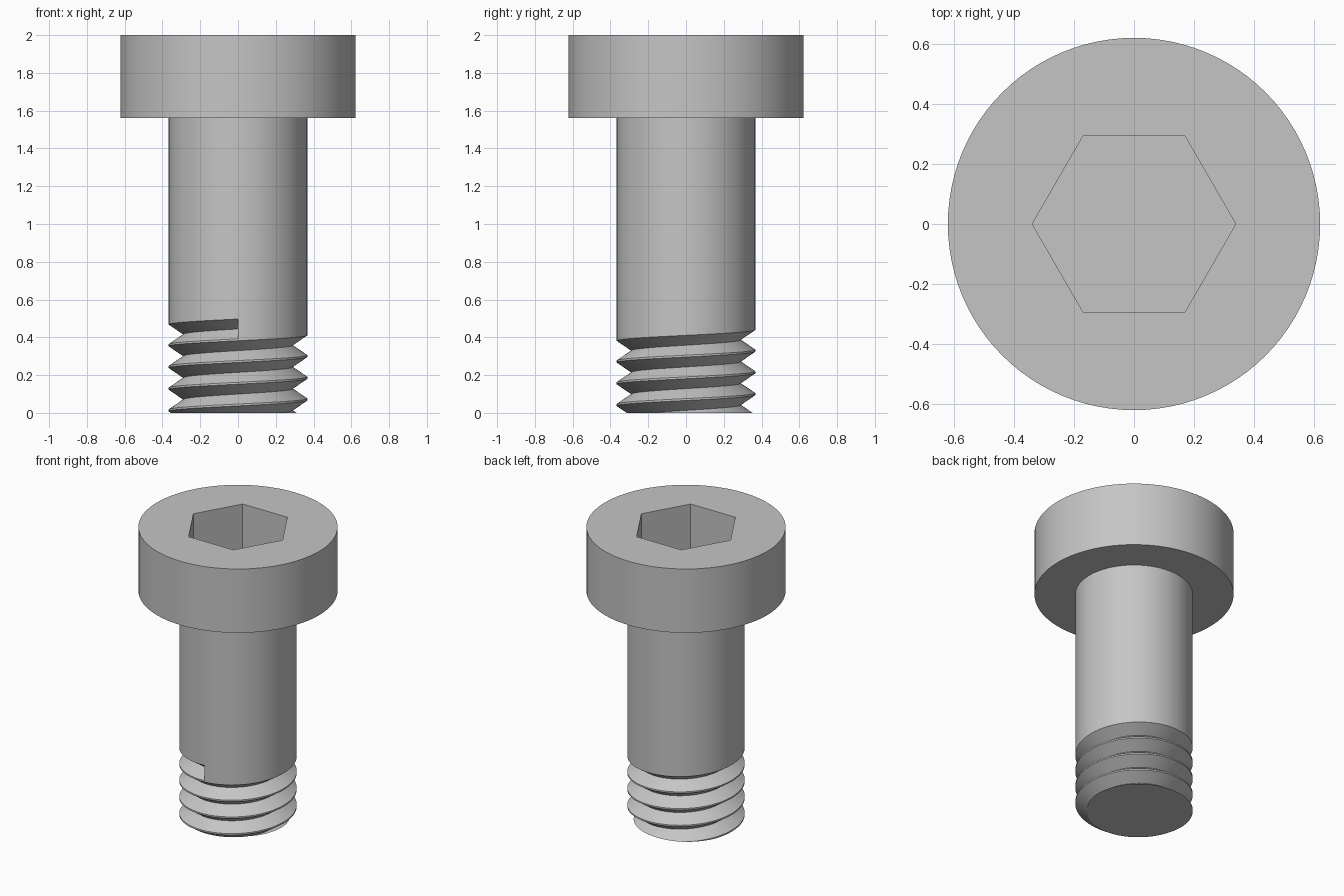
import bpy, bmesh
from math import cos, sin, pi

cube = bpy.data.objects.get("Cube")
if cube:
    bpy.data.objects.remove(cube, do_unlink=True)

N = 96                                  # segments per turn
HEAD_R, HEAD_Z, TOP = 0.622, 1.56, 2.0
SHANK_R, ROOT_R = 0.367, 0.29
HEX_R, HEX_DEPTH = 0.34, 0.32
PITCH, GROOVE, GROOVE_TOP, TURNS = 0.115, 0.105, 0.497, 6

steel = bpy.data.materials.new("grey steel")
steel.use_nodes = True
colour = (0.56, 0.56, 0.56, 1)
steel.diffuse_color = colour
steel.node_tree.nodes["Principled BSDF"].inputs["Base Color"].default_value = colour


def point(bm, r, step, z, per_turn=N):
    a = 2 * pi * step / per_turn
    return bm.verts.new((r * cos(a), r * sin(a), z))


def ring(bm, r, z, count=N):
    return [point(bm, r, i, z, count) for i in range(count)]


def bridge(bm, low, high):
    n = len(low)
    for i in range(n):
        j = (i + 1) % n
        bm.faces.new((low[i], low[j], high[j], high[i]))


def finish(bm, name):
    mesh = bpy.data.meshes.new(name)
    bm.to_mesh(mesh)
    bm.free()
    mesh.materials.append(steel)
    obj = bpy.data.objects.new(name, mesh)
    bpy.context.collection.objects.link(obj)
    bpy.ops.object.select_all(action="DESELECT")
    obj.select_set(True)
    bpy.context.view_layer.objects.active = obj
    bpy.ops.object.shade_smooth_by_angle(angle=pi / 6)


# Head: underside ring, outer wall, top face around a hexagonal socket
bm = bmesh.new()
neck = ring(bm, SHANK_R, HEAD_Z)
lower = ring(bm, HEAD_R, HEAD_Z)
upper = ring(bm, HEAD_R, TOP)
rim = ring(bm, HEX_R, TOP, 6)
floor = ring(bm, HEX_R, TOP - HEX_DEPTH, 6)
bridge(bm, neck, lower)
bridge(bm, lower, upper)
bridge(bm, rim, floor)
bm.faces.new(floor)
arc = N // 6
for k in range(6):
    outer = [upper[(k * arc + i) % N] for i in range(arc + 1)]
    bm.faces.new(outer + [rim[(k + 1) % 6], rim[k]])
finish(bm, "head")

# Shank: plain shoulder running into a V groove that winds down clockwise
bm = bmesh.new()
crest_top, root, crest_low = [], [], []
for i in range(N * TURNS + 1):
    z = GROOVE_TOP - PITCH * i / N
    step = -N // 4 - i
    crest_top.append(point(bm, SHANK_R, step, z))
    root.append(point(bm, ROOT_R, step, z - GROOVE / 2))
    crest_low.append(point(bm, SHANK_R, step, z - GROOVE))
collar = [point(bm, SHANK_R, -N // 4 - i, HEAD_Z) for i in range(N)]

for i in range(N):
    bm.faces.new((collar[i], crest_top[i], crest_top[i + 1], collar[(i + 1) % N]))
for i in range(N * TURNS):
    bm.faces.new((crest_top[i], root[i], root[i + 1], crest_top[i + 1]))
    bm.faces.new((root[i], crest_low[i], crest_low[i + 1], root[i + 1]))
    if i + N < N * TURNS:
        bm.faces.new((crest_low[i], crest_top[i + N],
                      crest_top[i + N + 1], crest_low[i + 1]))
# Flat wall where the groove ends
bm.faces.new((crest_top[0], crest_low[0], root[0]))

# Trim the thread flat at the tip and close it
cut = bmesh.ops.bisect_plane(bm, geom=bm.verts[:] + bm.edges[:] + bm.faces[:],
                             plane_co=(0, 0, 0), plane_no=(0, 0, -1),
                             clear_outer=True)
edges = [e for e in cut["geom_cut"] if isinstance(e, bmesh.types.BMEdge)]
bmesh.ops.triangle_fill(bm, edges=edges, use_beauty=True, normal=(0, 0, -1))
bmesh.ops.recalc_face_normals(bm, faces=bm.faces[:])
finish(bm, "threaded_shank")
